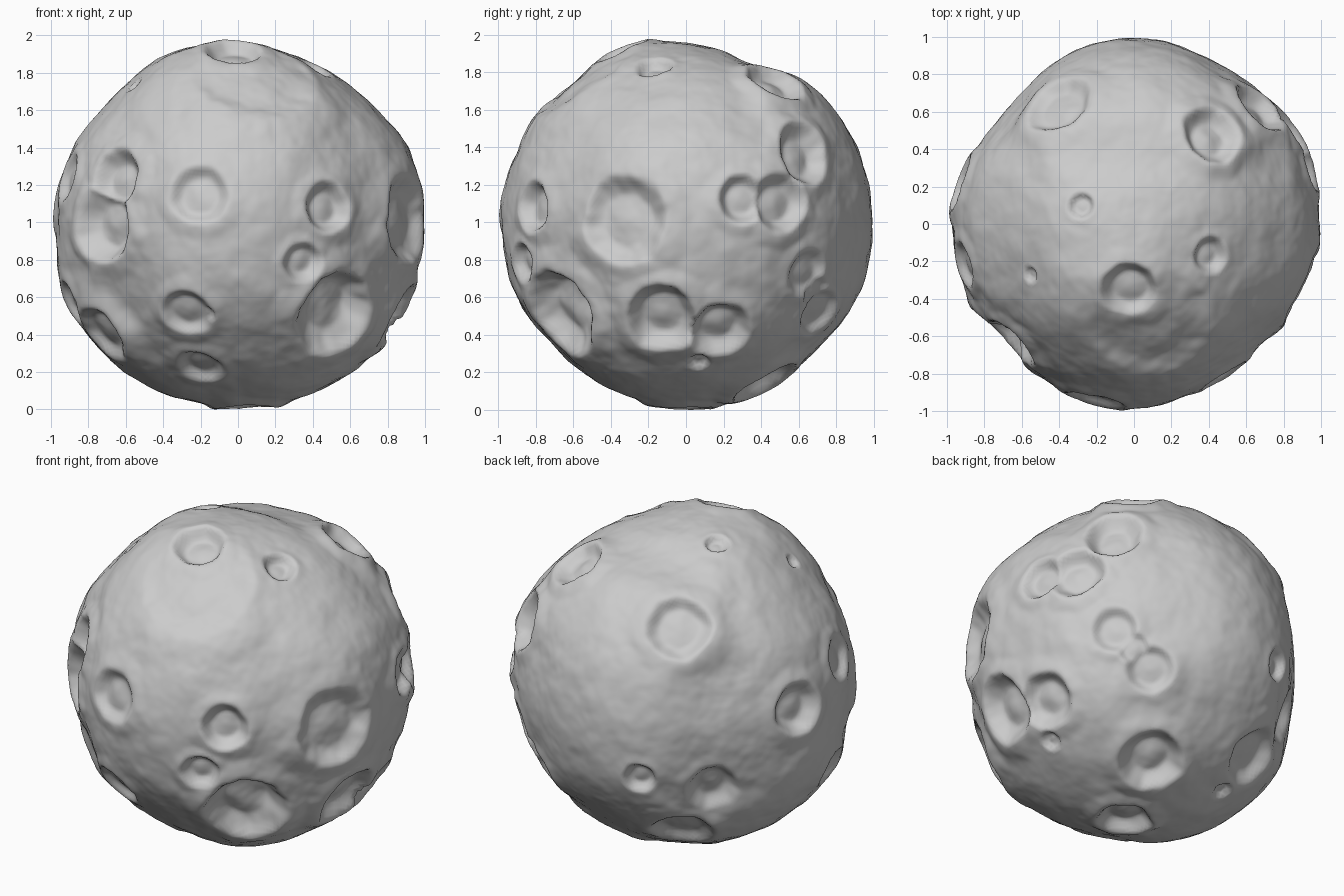
import bpy
import math
from mathutils import Vector, noise

default_cube = bpy.data.objects.get("Cube")
if default_cube:
    bpy.data.objects.remove(default_cube, do_unlink=True)

# Crater groups: direction from the centre, then radius
deep_pits = [
    (.5, -.85, .08, .15), (.36, -.9, -.23, .12), (.53, -.68, -.5, .25),
    (-.68, -.66, .24, .18), (-.75, -.63, -.02, .22), (-.94, .22, .09, .17),
    (.94, .3, .12, .14), (.85, .5, .1, .17), (.68, .63, .36, .18),
    (.41, .47, .74, .17), (.85, -.13, -.52, .2), (.8, .18, -.57, .17),
    (-.02, -.35, .9, .17), (.22, .42, -.86, .2), (.05, -.03, -.96, .17),
]
shallow_bowls = [
    (-.21, -.95, .14, .17), (.93, -.34, .02, .26), (-.28, -.83, -.5, .15),
    (-.21, -.55, -.8, .14), (-.72, -.34, -.6, .18), (.68, .64, -.27, .14),
    (.47, .71, -.48, .15), (.58, .7, -.38, .1), (-.9, -.22, .23, .14),
    (-.38, .58, -.67, .2), (-.63, .63, -.36, .17), (-.4, .64, .62, .2),
    (-.87, -.16, -.42, .13),
]
small_pits = [
    (.67, .07, -.74, .06), (-.32, .38, -.82, .06), (-.3, .88, -.25, .1),
    (-.29, .1, .93, .08), (.41, -.17, .83, .11), (-.57, -.28, .75, .05),
    (.22, .41, -.86, .09), (-.18, -.84, -.5, .06),
]
broad_basins = [(.1, -.56, .79, .36)]

# Body outlines: radius at even steps around three great circles
X, Y, Z = Vector((1, 0, 0)), Vector((0, 1, 0)), Vector((0, 0, 1))
outlines = [
    (X, Z, (.99, 1, .95, .94, .96, .97, .95, .97,
            .98, 1.02, 1.01, 1.01, 1, 1.01, 1.02, 1)),
    (Y, Z, (1, 1, 1, .9, .94, .99, .97, .98,
            .99, 1, .97, .96, 1, .99, .98, 1.01)),
    (X, Y, (.99, 1.01, .98, .97, 1, .98, .91, .94,
            .98, .97, .93, .98, .99, .95, .94, .97)),
]
# Bulges between the outlines: direction, then radius
bulges = [
    (.24, -.35, -.91, 1.03), (-.17, -.25, .95, 1.01),
    (.35, .62, .7, 1), (-.25, .7, .66, .98),
]
outline_points = [(Vector(b[:3]).normalized(), b[3]) for b in bulges]
for right, up, radii in outlines:
    for step, radius in enumerate(radii):
        angle = math.tau * step / len(radii)
        direction = right * math.cos(angle) + up * math.sin(angle)
        outline_points.append((direction, radius))


def smooth(low, high, value):
    t = min(1, max(0, (value - low) / (high - low)))
    return t * t * (3 - 2 * t)


def prepare(group, depth, rim):
    """Turn a group into (direction, radius, depth, rim height) records."""
    return [(Vector(c[:3]).normalized(), c[3], depth * c[3], rim * c[3])
            for c in group]


craters = (prepare(broad_basins, .05, .03) + prepare(deep_pits, .37, .1)
           + prepare(shallow_bowls, .24, .07) + prepare(small_pits, .45, .05))


def crater_height(direction, wobble):
    """Flat floor, steep wall and a raised rim that fades outwards."""
    cut = 0
    lip = 0
    for centre, radius, depth, rim in craters:
        distance = (direction - centre).length / radius * (1 + wobble)
        if distance > 1.6:
            continue
        floor = 1 - smooth(.55, 1, distance)
        dome = .12 * (1 - smooth(0, .5, distance))
        cut = max(cut, depth * (floor - dome))
        lip = max(lip, rim * smooth(.65, 1, distance)
                  * (1 - smooth(1, 1.6, distance)))
    return lip * (1 - smooth(0, .04, cut)) - cut


def body_radius(direction):
    """Blend the outline radii by closeness to the direction."""
    total = 0
    weights = 0
    for point, radius in outline_points:
        weight = math.exp(-(direction - point).length_squared * 17)
        total += weight * radius
        weights += weight
    return total / weights


def surface_radius(direction):
    lumps = noise.fractal(direction * 2.5, 1, 2, 3)
    grain = noise.fractal(direction * 6, 1, 2, 3)
    wobble = .1 * noise.noise(direction * 7) + .05 * noise.noise(direction * 15)
    return (body_radius(direction) - .006 + .006 * lumps + .007 * grain
            + crater_height(direction, wobble))


# Rock body: fine sphere pushed in and out along each direction
bpy.ops.mesh.primitive_ico_sphere_add(subdivisions=7, radius=1)
rock = bpy.context.object
rock.name = "cratered_rock"
vertices = rock.data.vertices
for vertex in vertices:
    direction = vertex.co.normalized()
    vertex.co = direction * surface_radius(direction)

# Rest the body on the ground
lowest = min(vertex.co.z for vertex in vertices)
for vertex in vertices:
    vertex.co.z -= lowest

# Plain grey stone
stone = bpy.data.materials.new("grey_stone")
stone.use_nodes = True
grey = (.6, .6, .6, 1)
stone.diffuse_color = grey
stone.node_tree.nodes["Principled BSDF"].inputs["Base Color"].default_value = grey
rock.data.materials.append(stone)
bpy.ops.object.shade_smooth()
